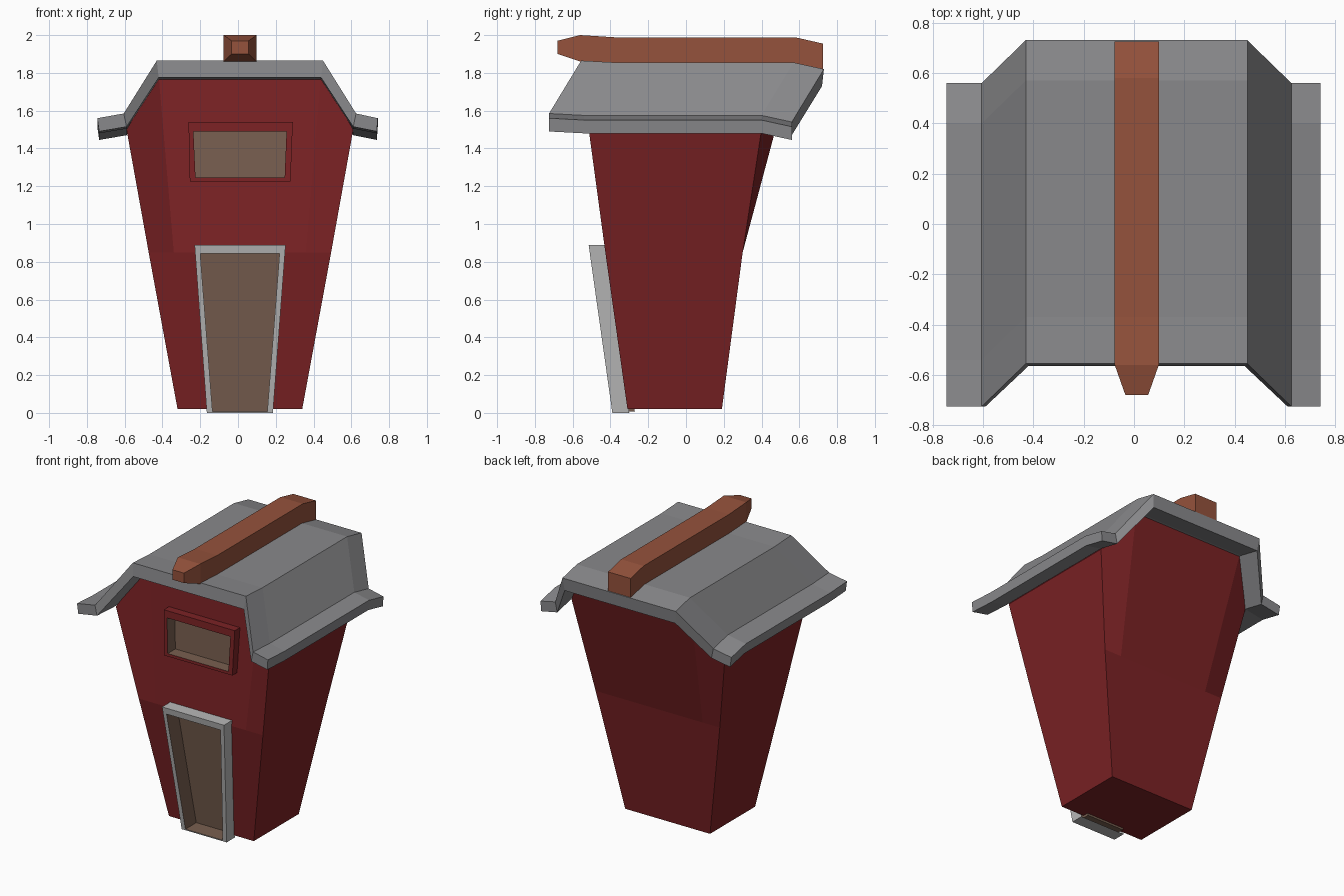
import bpy, bmesh

if "Cube" in bpy.data.objects:
    bpy.data.objects.remove(bpy.data.objects["Cube"])


def material(name, rgb):
    m = bpy.data.materials.new(name)
    m.diffuse_color = (*rgb, 1)
    m.use_nodes = True
    m.node_tree.nodes["Principled BSDF"].inputs["Base Color"].default_value = m.diffuse_color
    return m


RED = material("barn_red", (0.2, 0.016, 0.018))
GREY = material("roof_grey", (0.25, 0.25, 0.26))
PALE = material("frame_grey", (0.48, 0.48, 0.48))
WOOD = material("beam_wood", (0.3, 0.085, 0.045))
BROWN = material("recess_brown", (0.19, 0.115, 0.08))


def make(name, verts, faces, mat=None, solid=True):
    me = bpy.data.meshes.new(name)
    me.from_pydata(verts, [], faces)
    if solid:
        bm = bmesh.new()
        bm.from_mesh(me)
        bmesh.ops.recalc_face_normals(bm, faces=bm.faces)
        bm.to_mesh(me)
        bm.free()
    ob = bpy.data.objects.new(name, me)
    bpy.context.collection.objects.link(ob)
    if mat:
        me.materials.append(mat)
    return ob


def loft(name, rings, mat):
    """Join closed rings of equal length and cap both ends."""
    n = len(rings[0])
    verts = [v for r in rings for v in r]
    faces = [(k * n + i, k * n + (i + 1) % n, (k + 1) * n + (i + 1) % n, (k + 1) * n + i)
             for k in range(len(rings) - 1) for i in range(n)]
    last = (len(rings) - 1) * n
    # end caps as strips, pairing upper and lower profile points
    for base in (0, last):
        faces += [(base + i, base + i + 1, base + n - 2 - i, base + n - 1 - i)
                  for i in range(n // 2 - 1)]
    return make(name, verts, faces, mat)


# Tapered body, folded at z = 0.85 so the middle of each gable leans backward
CX = 0.01
half = [(0.33, 0.02, -0.31, 0.19),    # foot
        (0.483, 0.85, -0.427, 0.30),  # fold corner
        (0.60, 1.50, -0.515, 0.40),   # eave
        (0.43, 1.785, -0.38, 0.55),   # gable top
        (0.35, 0.85, -0.427, 0.30)]   # fold inner point
verts = [(CX + s * x, y[e], z) for e in (0, 1) for s in (-1, 1)
         for x, z, *y in half]
faces = []
for e in (0, 10):
    L, R = e, e + 5
    faces += [(L, R, R + 1, R + 4, L + 4, L + 1), (L + 4, R + 4, R + 3, L + 3)]
    faces += [(s + 1, s + 4, s + 3, s + 2) for s in (L, R)]
for s in (0, 5):
    faces += [(s, s + 1, s + 2, s + 12, s + 11, s + 10), (s + 2, s + 3, s + 13, s + 12)]
faces += [(0, 5, 15, 10), (3, 8, 18, 13)]
body = make("body", verts, faces, RED)


# Flared roof: the profile is swept front to back, with the ridge sheared backward
top = [(-0.745, 1.55, 0), (-0.605, 1.575, 0), (-0.43, 1.855, 0.17),
       (0.45, 1.855, 0.17), (0.625, 1.575, 0), (0.74, 1.55, 0)]
under = [(0.735, 1.48, 0), (0.61, 1.505, 0), (0.44, 1.765, 0.16),
         (-0.42, 1.765, 0.16), (-0.59, 1.505, 0), (-0.735, 1.48, 0)]
stations = [(-0.725, 0.01), (-0.54, 0), (0.40, 0), (0.56, -0.035)]
loft("roof", [[(x, y + dy, z + dz) for x, z, dy in top + under]
              for y, dz in stations], GREY)

# Ridge beam with a tapered nose
beam = [(-0.68, 0.045, 1.90, 1.97), (-0.56, 0.0875, 1.86, 2.0),
        (-0.37, 0.0875, 1.84, 1.988), (0.58, 0.0875, 1.84, 1.988),
        (0.725, 0.0875, 1.815, 1.955)]
loft("ridge_beam", [[(0.011 - w, y, b), (0.011 - w, y, t), (0.011 + w, y, t), (0.011 + w, y, b)]
                    for y, w, b, t in beam], WOOD)


def opening(name, outer, inner, front, depth, recess, mat):
    """Surround, brown recess lining and body cut for one opening."""
    def ring(pts, d):
        return [(x, front(z) + d, z) for x, z in pts]
    side = [(i, (i + 1) % 4) for i in range(4)]
    # surround: front band and outer sides
    make(name + "_frame", ring(outer, 0) + ring(inner, 0) + ring(outer, depth),
         [(a, b, b + 4, a + 4) for a, b in side] + [(b, a, a + 8, b + 8) for a, b in side],
         mat, False)
    # recess: inner sides and back panel
    make(name + "_panel", ring(inner, 0) + ring(inner, recess),
         [(a, b, b + 4, a + 4) for a, b in side] + [(4, 5, 6, 7)], BROWN, False)
    cx = sum(p[0] for p in inner) / 4
    cz = sum(p[1] for p in inner) / 4
    big = [(cx + (x - cx) * 1.03, cz + (z - cz) * 1.015) for x, z in inner]
    cut = make(name + "_cutter", ring(big, -0.1) + ring(big, recess + 0.004),
               [(a, b, b + 4, a + 4) for a, b in side] + [(0, 1, 2, 3), (4, 5, 6, 7)])
    cut.hide_render = True
    cut.hide_viewport = True
    mod = body.modifiers.new(name + "_cut", 'BOOLEAN')
    mod.operation = 'DIFFERENCE'
    mod.object = cut


# Door and window (corners run anticlockwise from bottom left, seen from the front)
opening("door",
        [(-0.165, 0.0), (0.185, 0.0), (0.252, 0.89), (-0.23, 0.89)],
        [(-0.135, 0.008), (0.155, 0.008), (0.22, 0.845), (-0.20, 0.845)],
        lambda z: -0.39 - 0.141 * z, 0.09, 0.12, PALE)
opening("window",
        [(-0.255, 1.225), (0.278, 1.225), (0.29, 1.54), (-0.262, 1.54)],
        [(-0.225, 1.245), (0.247, 1.245), (0.257, 1.49), (-0.236, 1.49)],
        lambda z: -0.46 + 0.03 * (z - 1.22), 0.09, 0.085, RED)
